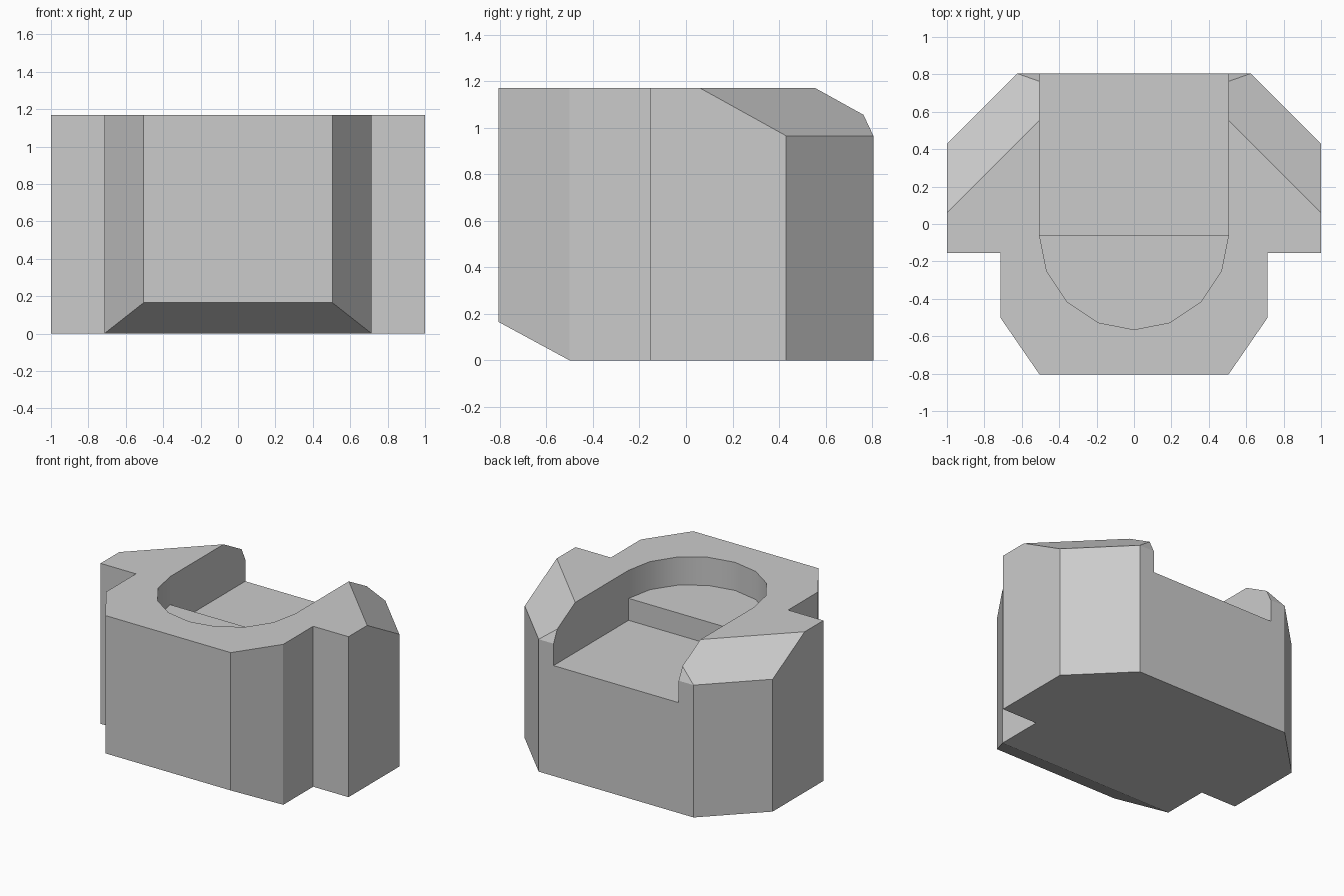
import bpy, bmesh, math
from mathutils import Vector

if "Cube" in bpy.data.objects:
    bpy.data.objects.remove(bpy.data.objects["Cube"])

TOP, SHOULDER, SLOT_Z = 1.17, 0.965, 0.805
R, ARC_Y = 0.505, -0.06


def prism(name, outline, z0, z1, cuts=(), smooth=()):
    """Extrude an outline; each cut is (point, normal) and removes the normal side."""
    bm = bmesh.new()
    verts = [[bm.verts.new((x, y, z)) for x, y in outline] for z in (z0, z1)]
    n = len(outline)
    bm.faces.new(verts[0][::-1])
    bm.faces.new(verts[1])
    for i in range(n):
        j = (i + 1) % n
        f = bm.faces.new((verts[0][i], verts[0][j], verts[1][j], verts[1][i]))
        f.smooth = i in smooth
    for point, normal in cuts:
        res = bmesh.ops.bisect_plane(
            bm, geom=bm.verts[:] + bm.edges[:] + bm.faces[:], dist=1e-5,
            plane_co=point, plane_no=Vector(normal).normalized(), clear_outer=True)
        edges = [e for e in bm.edges if e.is_boundary]
        bmesh.ops.holes_fill(bm, edges=edges, sides=0)
    bmesh.ops.recalc_face_normals(bm, faces=bm.faces[:])
    mesh = bpy.data.meshes.new(name)
    bm.to_mesh(mesh)
    bm.free()
    obj = bpy.data.objects.new(name, mesh)
    bpy.context.collection.objects.link(obj)
    return obj


def carve(target, cutter):
    mod = target.modifiers.new(cutter.name, 'BOOLEAN')
    mod.operation, mod.solver, mod.object = 'DIFFERENCE', 'EXACT', cutter
    bpy.context.view_layer.objects.active = target
    bpy.ops.object.modifier_apply(modifier=mod.name)
    bpy.data.objects.remove(cutter)


# Body: mirrored half outline, with sloped front underside, back corners and back lip
half = [(0.505, -0.805), (0.715, -0.5), (0.715, -0.155), (1, -0.155), (1, 0.43), (0.625, 0.805)]
outline = half + [(-x, y) for x, y in reversed(half)]
drop, run = TOP - SHOULDER, 0.37
cuts = [((0, -0.5, 0), (0, -0.165, -0.305))]
cuts += [((s, 0.06, TOP), (s * drop, drop, run)) for s in (1, -1)]
cuts += [((0, 0.805, SHOULDER), (0, 0.095, 0.045))]
body = prism("body", outline, 0, TOP, cuts)

# Deep slot open to the back
carve(body, prism("slot_cutter", [(-R, ARC_Y), (R, ARC_Y), (R, 1), (-R, 1)], SLOT_Z, 1.5))

# Shallower half-round ledge at the front end of the slot
arc = [(R * math.cos(math.pi + math.pi * i / 8), ARC_Y + R * math.sin(math.pi + math.pi * i / 8))
       for i in range(9)]
carve(body, prism("ledge_cutter", arc + [(0.3, 0.3), (-0.3, 0.3)], SHOULDER, 1.5, smooth=range(8)))
